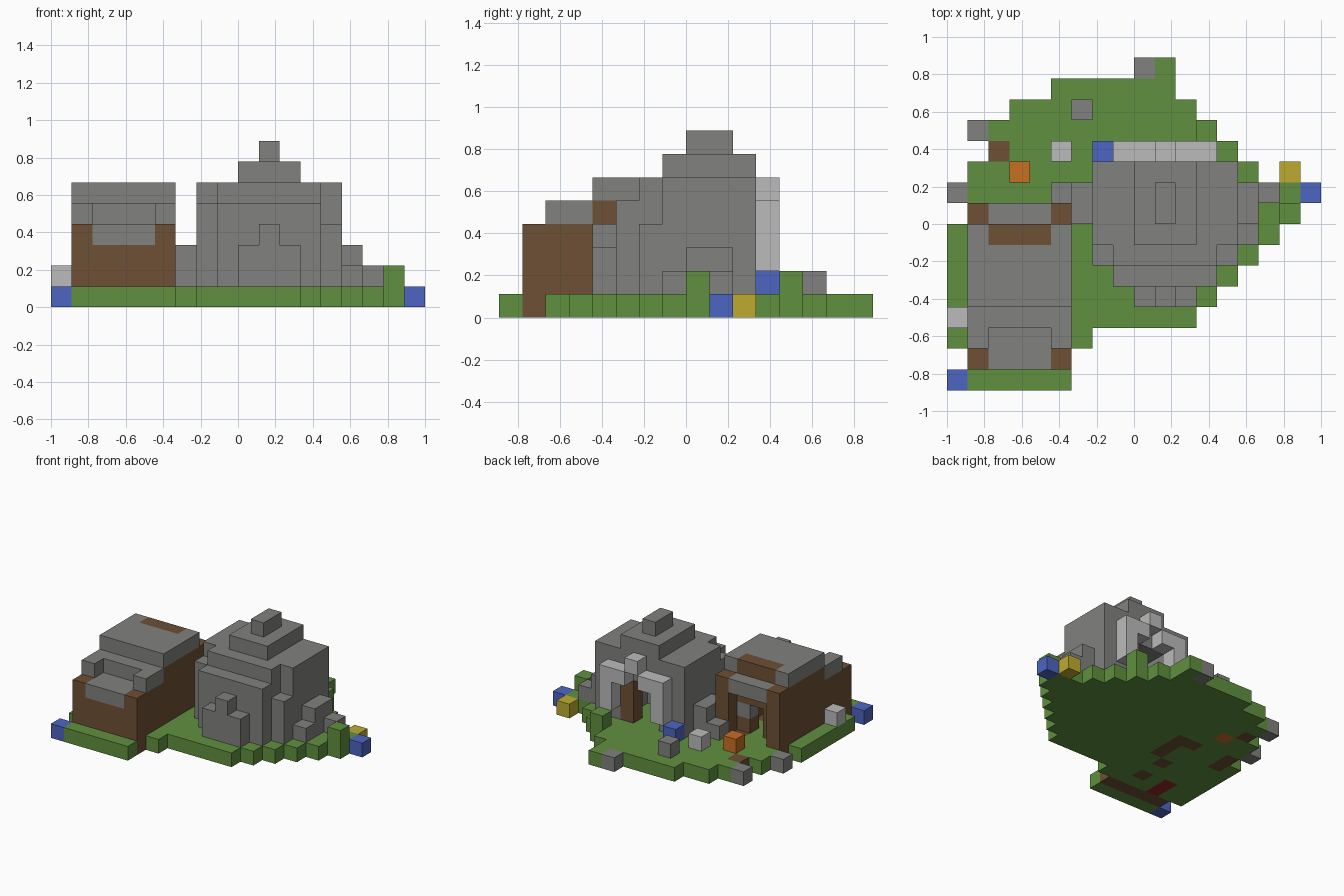
import bpy, bmesh
from mathutils import Vector

cube = bpy.data.objects.get("Cube")
if cube:
    bpy.data.objects.remove(cube, do_unlink=True)

U = 1 / 9  # block size
COLOURS = {
    "grass_green": (0.12, 0.28, 0.05),
    "stone_grey": (0.22, 0.22, 0.21),
    "wood_brown": (0.155, 0.08, 0.035),
    "pale_stone": (0.5, 0.5, 0.5),
    "flower_blue": (0.075, 0.13, 0.54),
    "flower_yellow": (0.52, 0.41, 0.03),
    "pumpkin_orange": (0.58, 0.16, 0.016),
    "bed_red": (0.3, 0.02, 0.02),
}
materials = {}
for name, rgb in COLOURS.items():
    m = bpy.data.materials.new(name)
    m.use_nodes = True
    m.diffuse_color = (*rgb, 1)
    m.node_tree.nodes["Principled BSDF"].inputs["Base Color"].default_value = (*rgb, 1)
    materials[name] = m

cells = {}       # block position -> part name
part_colour = {}


def fill(part, colour, x, y, z):
    """Fill a range of blocks; each range is (start, end), end not included."""
    part_colour[part] = colour
    for i in range(*x):
        for j in range(*y):
            for k in range(*z):
                cells[i, j, k] = part


def block(part, colour, x, y, z):
    fill(part, colour, (x, x + 1), (y, y + 1), (z, z + 1))


def carve(x, y, z):
    for i in range(*x):
        for j in range(*y):
            for k in range(*z):
                cells.pop((i, j, k), None)


# Ground, one strip per row from front to back
rows = [(-9, -3), (-8, -3), (-9, -2), (-9, 3), (-9, 4), (-9, 5), (-9, 6), (-9, 7),
        (-8, 8), (-8, 8), (-8, 6), (-7, 5), (-8, 4), (-6, 3), (-4, 2), (0, 2)]
for n, span in enumerate(rows):
    fill("ground", "grass_green", span, (n - 8, n - 7), (0, 1))
block("ground", "grass_green", 7, 0, 1)
block("ground", "grass_green", 3, 4, 1)

# Stone hill: (x range, y range, top)
for x, y, top in [((-2, 5), (-1, 3), 6), ((-1, 4), (-2, -1), 6), ((-2, -1), (-2, -1), 5),
                  ((4, 5), (-2, -1), 4), ((-2, -1), (-2, -1), 4), ((-1, 4), (-3, -2), 5),
                  ((0, 3), (-4, -3), 3), ((1, 2), (-4, -3), 4), ((0, 3), (-1, 3), 7),
                  ((1, 2), (0, 2), 8), ((5, 6), (0, 2), 3), ((5, 6), (-1, 0), 2),
                  ((6, 7), (1, 2), 2), ((-3, -2), (0, 2), 3), ((-4, -3), (1, 2), 2)]:
    fill("hill", "stone_grey", x, y, (1, top))
fill("hill", "stone_grey", (-2, -1), (-2, -1), (1, 5))

# Cave and its wooden jamb
carve((0, 3), (0, 3), (1, 4))
fill("cave_jamb", "wood_brown", (2, 3), (2, 3), (1, 4))

# Pale arch in front of the cave
for post, inner in ((-1, 0), (3, 2)):
    fill("arch", "pale_stone", (post, post + 1), (3, 4), (2, 5))
    block("arch", "pale_stone", inner, 3, 4)
block("arch", "pale_stone", 1, 3, 5)

# House walls
for x in (-8, -4):
    fill("house_walls", "wood_brown", (x, x + 1), (-7, 1), (1, 4))
    fill("house_walls", "wood_brown", (x, x + 1), (-4, 1), (4, 5))
fill("house_walls", "wood_brown", (-8, -3), (-7, -6), (0, 3))
fill("house_walls", "wood_brown", (-7, -4), (-1, 0), (1, 6))
fill("house_walls", "wood_brown", (-8, -7), (-1, 1), (0, 1))
fill("house_walls", "wood_brown", (-4, -3), (-2, 1), (0, 1))
carve((-6, -5), (-1, 0), (1, 3))

# Stepped roof with eaves
fill("roof", "stone_grey", (-7, -4), (-7, -5), (3, 4))
fill("roof", "stone_grey", (-8, -3), (-5, -4), (4, 5))
for x in (-8, -4):
    block("roof", "stone_grey", x, -6, 4)
fill("roof", "stone_grey", (-8, -3), (-4, -1), (5, 6))
for x in (-8, -4):
    block("roof", "stone_grey", x, -1, 5)
fill("roof", "stone_grey", (-7, -4), (0, 1), (4, 5))
block("house_window", "stone_grey", -5, -1, 2)

# Furniture sunk into the house floor
fill("bed", "bed_red", (-7, -6), (-6, -4), (0, 1))
for x, y in ((-5, -3), (-5, -5), (-5, 0)):
    block("floor_boards", "wood_brown", x, y, 0)

# Loose blocks around the garden
for part, colour, x, y, z in [
        ("rocks", "stone_grey", -9, 1, 0), ("rocks", "stone_grey", -8, 4, 0),
        ("rocks", "stone_grey", 0, 7, 0), ("rocks", "stone_grey", -3, 5, 1),
        ("pale_rocks", "pale_stone", -4, 3, 1), ("pale_rocks", "pale_stone", -9, -5, 1),
        ("blue_flowers", "flower_blue", -9, -8, 0), ("blue_flowers", "flower_blue", 8, 1, 0),
        ("blue_flowers", "flower_blue", -2, 3, 1), ("yellow_flower", "flower_yellow", 7, 2, 0),
        ("pumpkin", "pumpkin_orange", -6, 2, 0), ("pumpkin", "pumpkin_orange", -6, 2, 1),
        ("garden_log", "wood_brown", -7, 3, 0)]:
    block(part, colour, x, y, z)

# Turn each part into a mesh of its exposed block faces
for part, colour in part_colour.items():
    bm = bmesh.new()
    for pos in [c for c, p in cells.items() if p == part]:
        centre = Vector(pos) + Vector((0.5, 0.5, 0.5))
        for axis in range(3):
            for sign in (-1, 1):
                n = Vector((0, 0, 0))
                n[axis] = sign
                if tuple(int(a + b) for a, b in zip(pos, n)) in cells:
                    continue
                u = Vector((n.y, n.z, n.x)) * 0.5
                v = n.cross(u)
                mid = centre + n * 0.5
                bm.faces.new([bm.verts.new((mid + a * u + b * v) * U)
                              for a, b in ((-1, -1), (1, -1), (1, 1), (-1, 1))])
    bmesh.ops.remove_doubles(bm, verts=bm.verts, dist=0.001)
    bmesh.ops.dissolve_limit(bm, angle_limit=0.01, verts=bm.verts, edges=bm.edges)
    mesh = bpy.data.meshes.new(part)
    bm.to_mesh(mesh)
    bm.free()
    mesh.materials.append(materials[colour])
    bpy.context.collection.objects.link(bpy.data.objects.new(part, mesh))
